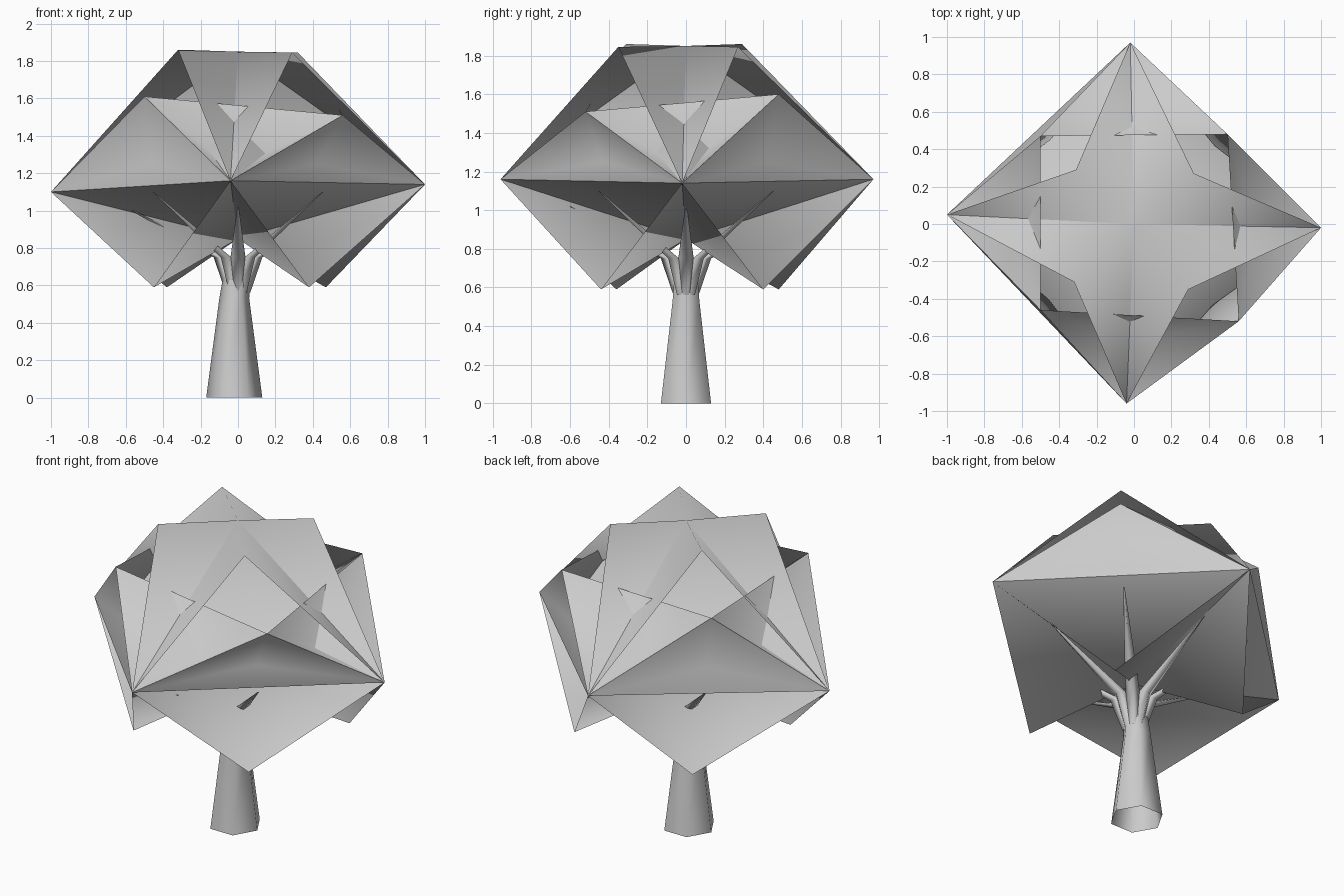
import bpy, bmesh, math
from mathutils import Vector

if "Cube" in bpy.data.objects:
    bpy.data.objects.remove(bpy.data.objects["Cube"])

grey = bpy.data.materials.new("plain grey")
grey.diffuse_color = (0.6, 0.6, 0.6, 1)
grey.use_nodes = True
grey.node_tree.nodes["Principled BSDF"].inputs["Base Color"].default_value = grey.diffuse_color
MIDDLE = Vector((0, 0, 1.2))


def add_mesh(name, verts, faces, outward=False, smooth=True):
    bm = bmesh.new()
    vs = [bm.verts.new(v) for v in verts]
    for f in faces:
        bm.faces.new([vs[i] for i in f])
    bm.normal_update()
    if outward:  # sheets face away from the middle of the crown
        for f in bm.faces:
            if f.normal.dot(f.calc_center_median() - MIDDLE) < 0:
                f.normal_flip()
    mesh = bpy.data.meshes.new(name)
    bm.to_mesh(mesh)
    bm.free()
    for p in mesh.polygons:
        p.use_smooth = smooth
    mesh.materials.append(grey)
    ob = bpy.data.objects.new(name, mesh)
    bpy.context.collection.objects.link(ob)
    return ob


def tube(name, rings, sides, turn=0.0):
    """Loft along (x, y, z, radius) rings."""
    verts, faces = [], []
    for x, y, z, r in rings:
        for k in range(sides):
            a = turn + 2 * math.pi * k / sides
            verts.append((x + r * math.cos(a), y + r * math.sin(a), z))
    for j in range(len(rings) - 1):
        for k in range(sides):
            n = (k + 1) % sides
            a, b = j * sides, (j + 1) * sides
            faces.append((a + k, a + n, b + n, b + k))
    return add_mesh(name, verts, faces)


# Shared crown points: four tips (front, right, back, left),
# and corners between them (front right, back right, back left, front left)
TIP = [(-0.04, -0.96, 1.16), (1.0, -0.02, 1.14), (-0.02, 0.97, 1.16), (-1.0, 0.05, 1.10)]
TOP = [(0.29, -0.35, 1.845), (0.32, 0.27, 1.845), (-0.31, 0.29, 1.86), (-0.32, -0.31, 1.86)]
MID = [(0.56, -0.52, 1.51), (0.50, 0.48, 1.60), (-0.50, 0.47, 1.57), (-0.50, -0.46, 1.61)]
LOW = [(0.38, -0.44, 0.59), (0.47, 0.40, 0.59), (-0.38, 0.48, 0.59), (-0.45, -0.36, 0.59)]


def folded_sheet(name, corner, centre, i):
    """Ridge from corner i over the centre to the opposite corner, two wings."""
    verts = [corner[i], centre, corner[i + 2],
             TIP[i + 1], TIP[i + 2], TIP[i], TIP[(i + 3) % 4]]
    faces = [(3, 0, 1), (3, 1, 4), (1, 2, 4), (5, 0, 1), (5, 1, 6), (1, 2, 6)]
    add_mesh(name, verts, faces, outward=True)


# Upper and lower crossing folded sheets
for i in range(2):
    folded_sheet(f"upper_leaf_sheet_{i + 1}", TOP, (0, 0, 1.85), i)
    folded_sheet(f"lower_leaf_sheet_{i + 1}", LOW, (0, 0, 0.85), i)

# Middle ring of dented triangles
for i in range(4):
    a, b = Vector(TIP[i]), Vector(TIP[(i + 1) % 4])
    left, right = MID[i - 1], MID[i]
    dent_tip = (a.x * 0.65, a.y * 0.65, 1.22)
    mid = (a + b) / 2
    dent_side = (mid.x * 0.88, mid.y * 0.88, 1.25)
    add_mesh(f"middle_leaf_tip_{i + 1}", [left, right, a, dent_tip],
             [(0, 1, 3), (1, 2, 3), (2, 0, 3)], outward=True)
    add_mesh(f"middle_leaf_side_{i + 1}", [a, right, b, dent_side],
             [(0, 1, 3), (1, 2, 3), (2, 0, 3)], outward=True)

# Six-sided tapered trunk
tube("trunk", [(-0.02, 0, 0, 0.15), (-0.02, 0, 0.53, 0.08), (0.0, 0, 0.73, 0.065)], 6)

# Branches: four towards the tips, four towards the corners
for k in range(8):
    a = k * math.pi / 4
    c, s = math.cos(a), math.sin(a)
    reach, height = (0.6, 1.02) if k % 2 == 0 else (0.64, 1.10)
    tube(f"branch_{k + 1}", [(0.02 * c, 0.02 * s, 0.56, 0.045),
                             (0.09 * c, 0.09 * s, 0.75, 0.04),
                             (reach * c, reach * s, height, 0.004)], 4, a)
